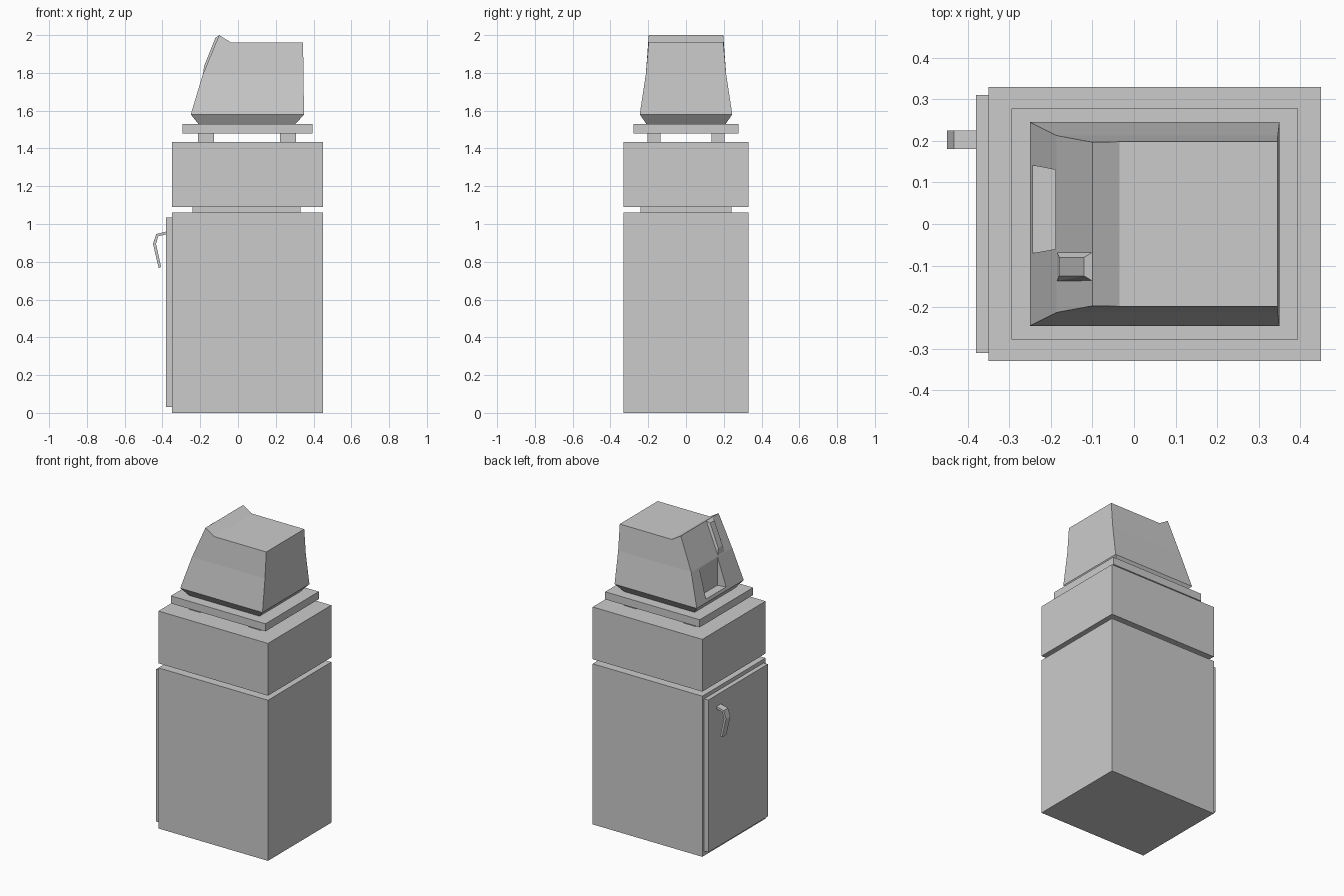
import bpy, bmesh

if "Cube" in bpy.data.objects:
    bpy.data.objects.remove(bpy.data.objects["Cube"])


def make(name, verts, faces=None):
    """Mesh object from points; convex hull when no faces are given."""
    bm = bmesh.new()
    vs = [bm.verts.new(v) for v in verts]
    if faces:
        for f in faces:
            bm.faces.new([vs[i] for i in f])
    else:
        bmesh.ops.convex_hull(bm, input=vs)
    bmesh.ops.recalc_face_normals(bm, faces=bm.faces)
    me = bpy.data.meshes.new(name)
    bm.to_mesh(me)
    bm.free()
    ob = bpy.data.objects.new(name, me)
    bpy.context.collection.objects.link(ob)
    return ob


def box(name, x, y, z):
    q = [(0, 1, 3, 2), (4, 5, 7, 6), (0, 1, 5, 4), (2, 3, 7, 6), (0, 2, 6, 4), (1, 3, 7, 5)]
    return make(name, [(a, b, c) for a in x for b in y for c in z], q)


# Cabinet, neck, upper box and plate
box("cabinet", (-0.35, 0.45), (-0.33, 0.33), (0, 1.06))
box("neck", (-0.24, 0.33), (-0.24, 0.24), (1.06, 1.09))
box("upper_box", (-0.35, 0.45), (-0.33, 0.33), (1.09, 1.435))
box("plate", (-0.295, 0.395), (-0.278, 0.278), (1.48, 1.53))

# Spacer feet under the plate
for i, x in enumerate((-0.17, 0.265)):
    for j, y in enumerate((-0.17, 0.17)):
        box(f"spacer_{i}{j}", (x - 0.043, x + 0.043), (y - 0.035, y + 0.035), (1.435, 1.48))

# Door with a bent handle
box("door", (-0.38, -0.35), (-0.31, 0.31), (0.03, 1.035))
outer = [(-0.38, 0.96), (-0.433, 0.947), (-0.45, 0.895), (-0.42, 0.767)]
inner = [(-0.38, 0.945), (-0.422, 0.935), (-0.434, 0.895), (-0.407, 0.772)]
loop = outer + inner[::-1]
n = len(loop)
verts = [(x, y, z) for y in (0.18, 0.225) for x, z in loop]
faces = [(i, (i + 1) % n, (i + 1) % n + n, i + n) for i in range(n)]
for k in (0, n):
    faces += [(i + k, i + 1 + k, 6 - i + k, 7 - i + k) for i in range(3)]
make("door_handle", verts, faces)

# Tapered head: side profile as (x, z, half width)
prof = [(-0.21, 1.53, 0.21), (0.305, 1.53, 0.21), (0.35, 1.58, 0.245),
        (0.346, 1.79, 0.213), (0.345, 1.96, 0.198), (-0.035, 1.96, 0.198),
        (-0.1, 2.0, 0.197), (-0.187, 1.79, 0.213), (-0.25, 1.58, 0.245)]
n = len(prof)
verts = [(x, s * h, z) for s in (-1, 1) for x, z, h in prof]
faces = [(i, (i + 1) % n, (i + 1) % n + n, i + n) for i in range(n)]
for k in (0, n):
    faces += [[i + k for i in f] for f in ((0, 1, 2, 8), (8, 2, 3, 7), (7, 3, 4, 5, 6))]
head = make("head", verts, faces)

# Tray recess in the lower sloped face
cutter = make("tray_cutter", [(x, y, z) for x, ys in ((-0.30, (-0.08, 0.152)), (-0.187, (-0.06, 0.13)))
                              for y in ys for z in (1.60, 1.785)])
cutter.hide_render = True
cutter.hide_set(True)
mod = head.modifiers.new("tray", "BOOLEAN")
mod.object = cutter
mod.operation = "DIFFERENCE"
mod.solver = "EXACT"

# Raised bevelled block on the upper sloped face
make("slot_block", [(x, y, z) for x, z, ys in (
    (-0.185, 1.795, (-0.137, -0.068)), (-0.1, 1.998, (-0.137, -0.068)),
    (-0.18, 1.835, (-0.125, -0.08)), (-0.12, 1.985, (-0.125, -0.08))) for y in ys])
